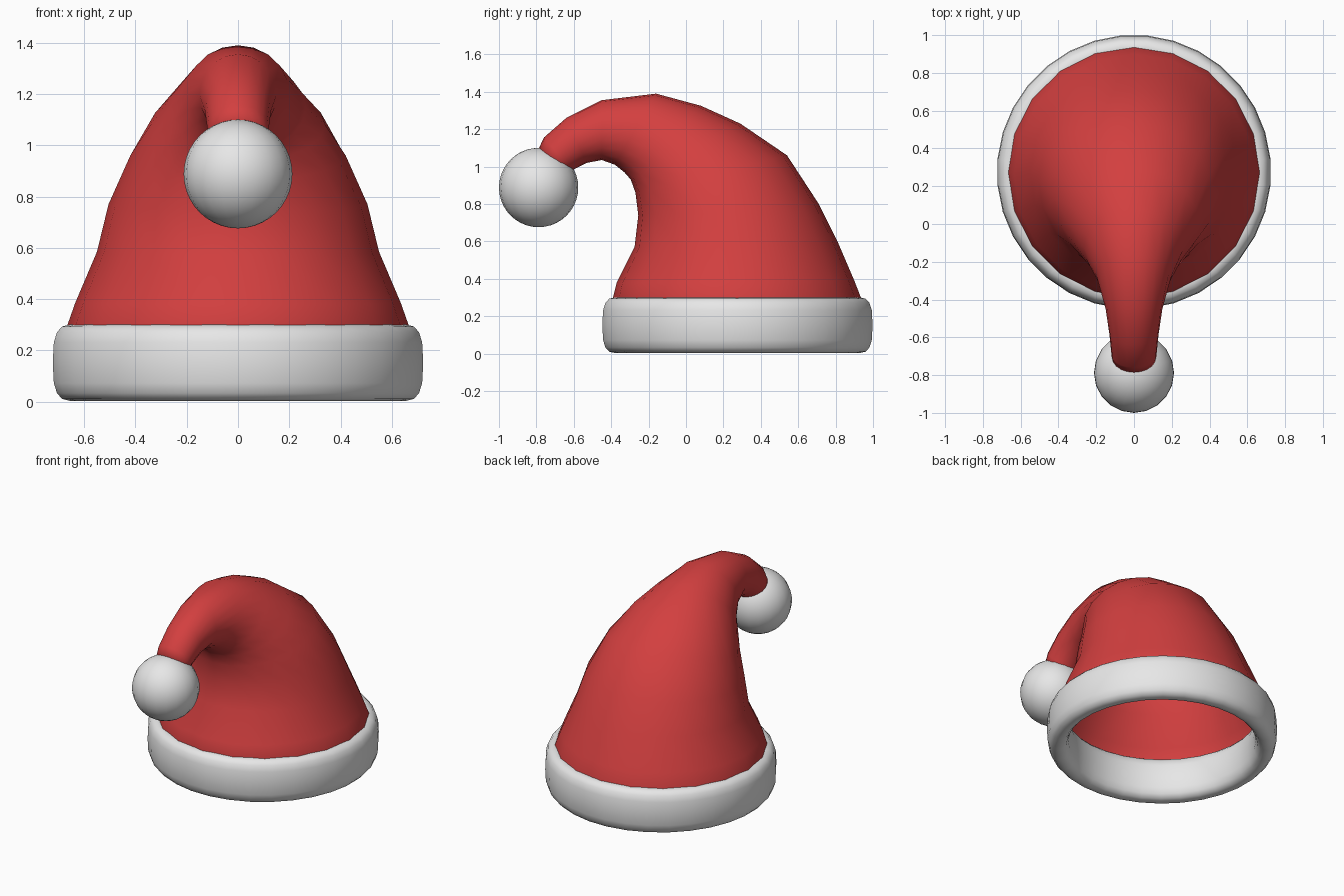
import bpy, bmesh, math
from mathutils import Vector

cube = bpy.data.objects.get("Cube")
if cube:
    bpy.data.objects.remove(cube, do_unlink=True)


def material(name, color):
    m = bpy.data.materials.new(name)
    m.use_nodes = True
    m.diffuse_color = color
    m.node_tree.nodes["Principled BSDF"].inputs["Base Color"].default_value = color
    return m


red = material("red felt", (0.65, 0.05, 0.05, 1))
white = material("white fur", (0.8, 0.8, 0.8, 1))


def finish(bm, name, mat, location=(0, 0, 0)):
    bmesh.ops.recalc_face_normals(bm, faces=bm.faces)
    for f in bm.faces:
        f.smooth = True
    mesh = bpy.data.meshes.new(name)
    bm.to_mesh(mesh)
    bm.free()
    mesh.materials.append(mat)
    ob = bpy.data.objects.new(name, mesh)
    ob.location = location
    bpy.context.collection.objects.link(ob)
    return ob


def bridge(bm, a, b):
    n = len(a)
    for i in range(n):
        j = (i + 1) % n
        bm.faces.new((a[i], a[j], b[j], b[i]))


# Hat cone: elliptical rings given as front y, z, back y, z, half width
RINGS = [
    (-0.39, 0.25, 0.94, 0.25, 0.67),
    (-0.39, 0.30, 0.935, 0.30, 0.665),
    (-0.37, 0.38, 0.90, 0.39, 0.635),
    (-0.275, 0.57, 0.81, 0.60, 0.55),
    (-0.255, 0.74, 0.71, 0.80, 0.505),
    (-0.27, 0.86, 0.54, 1.06, 0.42),
    (-0.295, 0.93, 0.29, 1.23, 0.34),
    (-0.33, 0.97, 0.08, 1.325, 0.265),
    (-0.38, 1.01, -0.16, 1.39, 0.20),
    (-0.45, 1.035, -0.45, 1.355, 0.15),
    (-0.53, 1.02, -0.64, 1.26, 0.13),
    (-0.61, 0.98, -0.76, 1.155, 0.12),
    (-0.65, 0.94, -0.79, 1.09, 0.115),
]
SIDES = 20
bm = bmesh.new()
loops = []
for fy, fz, by, bz, w in RINGS:
    front, back = Vector((0, fy, fz)), Vector((0, by, bz))
    mid, half = (front + back) / 2, (back - front) / 2
    loops.append([
        bm.verts.new(mid + half * math.cos(t) + Vector((w * math.sin(t), 0, 0)))
        for t in (math.tau * i / SIDES for i in range(SIDES))])
for a, b in zip(loops, loops[1:]):
    bridge(bm, a, b)
bm.faces.new(loops[-1])
hat = finish(bm, "hat_cone", red)
# Keep the open cone's normals facing outward
if hat.data.polygons[0].normal.dot(hat.data.polygons[0].center - Vector((0, 0.27, 0.3))) < 0:
    hat.data.flip_normals()

# Fur band: a tall rounded tube around the opening
SEGMENTS, PROFILE = 32, 16


def rounded(v, power):
    return math.copysign(abs(v) ** power, v)


bm = bmesh.new()
loops = []
for i in range(SEGMENTS):
    t = math.tau * (i + 0.5) / SEGMENTS
    loop = []
    for k in range(PROFILE):
        p = math.tau * k / PROFILE
        r = 0.657 + 0.069 * rounded(math.cos(p), 0.8)
        z = 0.152 + 0.149 * rounded(math.sin(p), 0.65)
        loop.append(bm.verts.new((r * math.sin(t), r * math.cos(t), z)))
    loops.append(loop)
for i in range(SEGMENTS):
    bridge(bm, loops[i], loops[(i + 1) % SEGMENTS])
finish(bm, "fur_band", white, (0, 0.275, 0))

# Pompom at the drooping tip
bm = bmesh.new()
bmesh.ops.create_uvsphere(bm, u_segments=20, v_segments=20, radius=0.212)
finish(bm, "pompom", white, (0, -0.788, 0.888))
